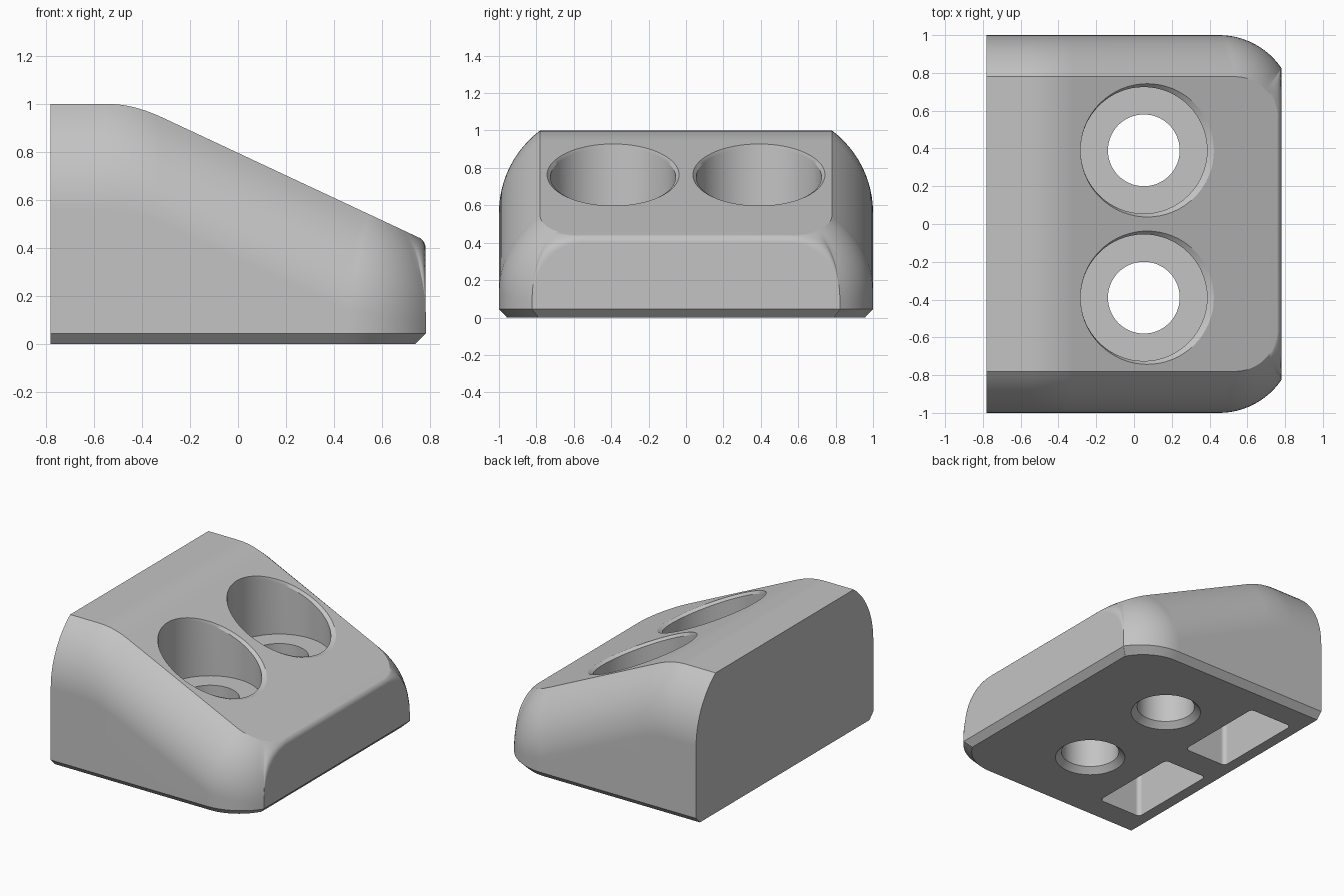
import bpy, bmesh
from math import sin, cos, pi, acos

if "Cube" in bpy.data.objects:
    bpy.data.objects.remove(bpy.data.objects["Cube"], do_unlink=True)

SLOPE = 0.468
BACK, FRONT, HALF_Y = -0.78, 0.78, 1.0
EDGE_Y = 0.78            # sharp crest line of the top face
ROUND_H = 0.44           # height of the rounded flank
BEND0, BEND1 = -0.55, -0.325

mat = bpy.data.materials.new("plain_grey")
mat.use_nodes = True
GREY = (0.55, 0.55, 0.55, 1)
mat.diffuse_color = GREY
mat.node_tree.nodes["Principled BSDF"].inputs["Base Color"].default_value = GREY


def ramp(x):
    return 0.44 + SLOPE * (0.76 - x)


def top(x):
    if x <= BEND0:
        return 1.0
    if x < BEND1:
        return 1 - SLOPE * (x - BEND0) ** 2 / (2 * (BEND1 - BEND0))
    return ramp(x)


def make_object(name, bm):
    bmesh.ops.recalc_face_normals(bm, faces=bm.faces)
    mesh = bpy.data.meshes.new(name)
    bm.to_mesh(mesh)
    bm.free()
    mesh.materials.append(mat)
    ob = bpy.data.objects.new(name, mesh)
    bpy.context.collection.objects.link(ob)
    return ob


# Half outline: each entry is (lower point, top point) of the rounded flank
def half_outline():
    out = []
    bend = [BEND0 + (BEND1 - BEND0) * i / 8 for i in range(9)]
    for x in [BACK] + bend:
        out.append(((x, HALF_Y, top(x) - ROUND_H), (x, EDGE_Y, top(x))))
    n = 12
    for i in range(2 * n + 1):
        a = i / (2 * n)
        tx = 0.535 + 0.225 * sin(a * pi / 2)
        ty = 0.555 + 0.225 * cos(a * pi / 2)
        if i <= n:       # plan corner of the block
            b = i / n * 0.98
            low = (0.45 + 0.4 * sin(b), 0.6 + 0.4 * cos(b), 0.145 - 0.06 * i / n)
        else:            # blend rising across the front face
            b = (i - n) / n * pi / 2
            low = (FRONT, 0.555 + 0.265 * cos(b), 0.085 + 0.315 * sin(b))
        out.append((low, (tx, ty, top(tx))))
    return out


# One vertical strip of points: bottom chamfer, wall, rounded flank
def column(low, high, side, steps=12):
    lx, ly, lz = low
    inset = 0.045 * max(0, (lx - 0.45) / (FRONT - 0.45))
    pts = [(lx - inset, ly * 0.957, 0), (lx, ly, 0.045)]
    end = acos(0.6)
    for s in range(steps + 1):
        t = end * s / steps
        f, g = (1 - cos(t)) / (1 - cos(end)), sin(t) / sin(end)
        pts.append((lx + (high[0] - lx) * f, ly + (high[1] - ly) * f,
                    lz + (high[2] - lz) * g))
    return [(x, y * side, z) for x, y, z in pts]


# Main block
bm = bmesh.new()
half = half_outline()
strips = [column(l, h, -1) for l, h in half]
strips += [column(l, h, 1) for l, h in reversed(half)]
cols = [[bm.verts.new(p) for p in s] for s in strips]
for a, b in zip(cols, cols[1:]):
    for r in range(len(a) - 1):
        bm.faces.new((a[r], b[r], b[r + 1], a[r + 1]))
for i in range(len(half) - 1):
    j = len(cols) - 1 - i
    for r in (0, -1):
        bm.faces.new((cols[i][r], cols[i + 1][r], cols[j - 1][r], cols[j][r]))
bm.faces.new(cols[0] + cols[-1][::-1])
block = make_object("wedge_block", bm)


# Stepped hole: countersink below, shaft, wide counterbore, chamfered rim
def hole_cutter(name, cy):
    bm = bmesh.new()
    cx, n = 0.052, 64
    rings = [(0.27, 0, -0.04), (0.19, 0, 0.04), (0.19, 0, 0.48), (0.335, 0, 0.48),
             (0.335, 0, None), (0.371, 0.036, None)]
    loops = []
    for k, (r, shift, z) in enumerate(rings):
        loop = []
        for i in range(n):
            x = cx + shift + r * cos(2 * pi * i / n)
            y = cy + r * sin(2 * pi * i / n)
            zz = z if z is not None else ramp(x) + (0.02 if shift else -0.02)
            loop.append(bm.verts.new((x, y, zz)))
        loops.append(loop)
    for a, b in zip(loops, loops[1:]):
        for i in range(n):
            j = (i + 1) % n
            bm.faces.new((a[i], a[j], b[j], b[i]))
    bm.faces.new(loops[0])
    bm.faces.new(loops[-1])
    return make_object(name, bm)


# Rounded rectangular pocket in the underside
def pocket_cutter(name, cy):
    bm = bmesh.new()
    bmesh.ops.create_cube(bm, size=1)
    for v in bm.verts:
        v.co = (-0.53 + v.co.x * 0.34, cy + v.co.y * 0.68, 0.25 + v.co.z * 0.7)
    upright = [e for e in bm.edges if abs(e.verts[0].co.z - e.verts[1].co.z) > 0.1]
    bmesh.ops.bevel(bm, geom=upright, offset=0.03, segments=5, profile=0.5,
                    affect='EDGES')
    return make_object(name, bm)


cutters = []
for label, side in (("front", -1), ("back", 1)):
    cutters.append(hole_cutter(label + "_hole_cutter", side * 0.39))
    cutters.append(pocket_cutter(label + "_pocket_cutter", side * 0.44))

bpy.ops.object.select_all(action='DESELECT')
block.select_set(True)
bpy.context.view_layer.objects.active = block
for c in cutters:
    mod = block.modifiers.new("cut", 'BOOLEAN')
    mod.operation = 'DIFFERENCE'
    mod.solver = 'EXACT'
    mod.object = c
    bpy.ops.object.modifier_apply(modifier=mod.name)
    bpy.data.objects.remove(c, do_unlink=True)

# Smooth shading with crisp edges
bpy.ops.object.shade_smooth_by_angle(angle=0.42)
weighted = block.modifiers.new("weighted_normals", 'WEIGHTED_NORMAL')
weighted.keep_sharp = True
